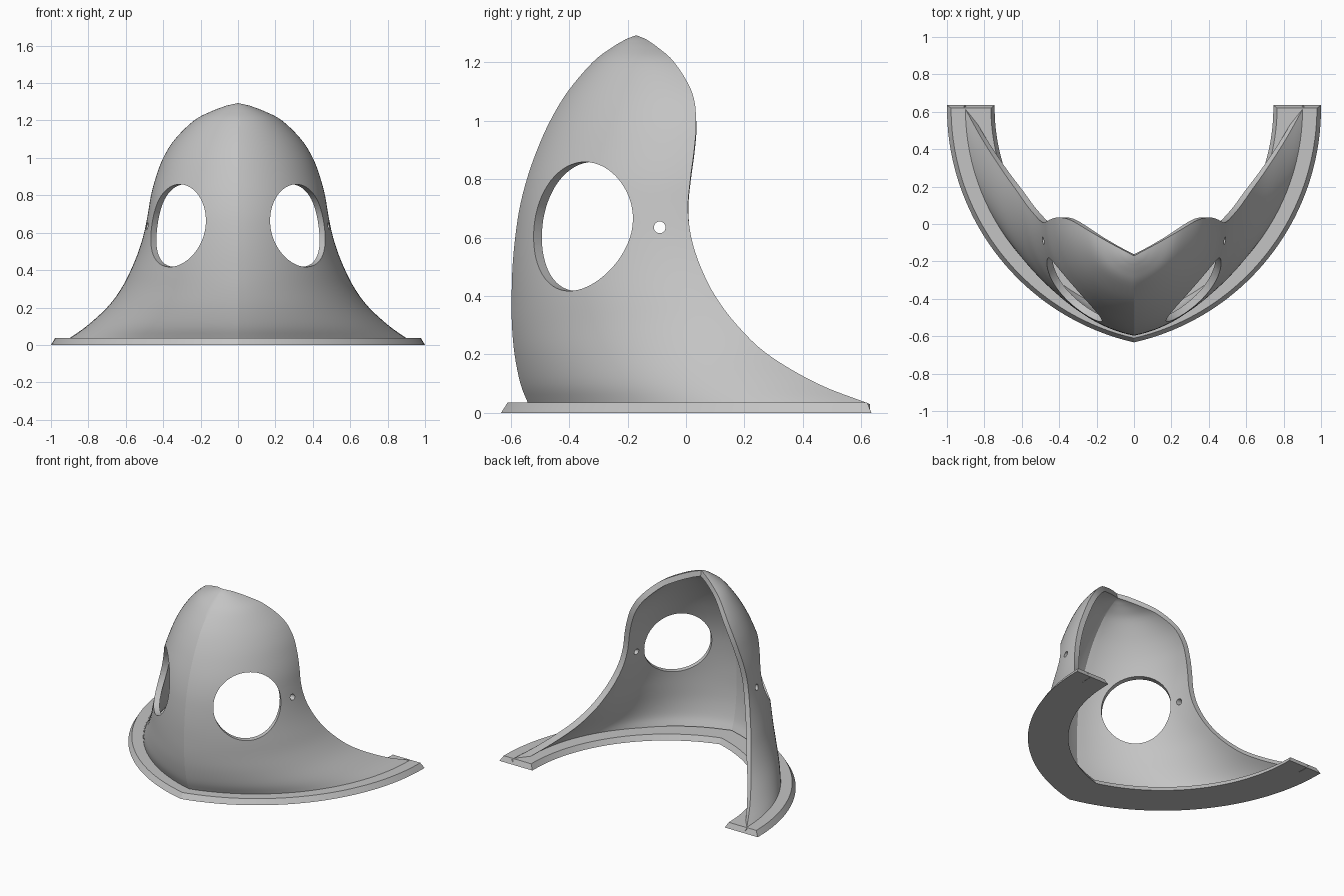
import bpy, bmesh, math
from mathutils import Vector

cube = bpy.data.objects.get("Cube")
if cube:
    bpy.data.objects.remove(cube, do_unlink=True)

grey = bpy.data.materials.new("plain_grey")
grey.use_nodes = True
grey.diffuse_color = (0.55, 0.55, 0.55, 1)
grey.node_tree.nodes["Principled BSDF"].inputs["Base Color"].default_value = grey.diffuse_color


def make_object(name, bm):
    mesh = bpy.data.meshes.new(name)
    bm.to_mesh(mesh)
    bm.free()
    mesh.materials.append(grey)
    obj = bpy.data.objects.new(name, mesh)
    bpy.context.collection.objects.link(obj)
    return obj


def activate(obj):
    bpy.ops.object.select_all(action='DESELECT')
    obj.select_set(True)
    bpy.context.view_layer.objects.active = obj


def smooth(obj):
    activate(obj)
    bpy.ops.object.shade_smooth_by_angle(angle=math.radians(18))


def spline(rows, steps):
    """Catmull-Rom curve through rows of numbers."""
    pts = [Vector(r) for r in rows]
    pts = [2 * pts[0] - pts[1]] + pts + [2 * pts[-1] - pts[-2]]
    out = []
    for a, b, c, d in zip(pts, pts[1:], pts[2:], pts[3:]):
        for k in range(steps):
            t = k / steps
            out.append(0.5 * (2 * b + (c - a) * t + (2 * a - 5 * b + 4 * c - d) * t ** 2
                              + (3 * b - a - 3 * c + d) * t ** 3))
    return out + [pts[-2]]


def pointed_arc(cx, cy, radius, z, n):
    """Two mirrored arcs that meet in a point at the front centre."""
    start = math.asin(max(-1, min(1, -cx / radius)))
    half = []
    for j in range(n + 1):
        a = start + (math.pi / 2 - start) * j / n
        half.append(Vector((cx + radius * math.sin(a), cy - radius * math.cos(a), z)))
    half[0].x = 0
    return [Vector((-p.x, p.y, p.z)) for p in half[:0:-1]] + half


# Shell: height, front ridge y, back edge x, back edge y
profile = [
    (0.03, -0.54, 0.91, 0.63), (0.1, -0.567, 0.81, 0.45), (0.2, -0.587, 0.70, 0.28),
    (0.3, -0.596, 0.625, 0.175), (0.4, -0.597, 0.573, 0.1), (0.5, -0.594, 0.532, 0.05),
    (0.6, -0.585, 0.502, 0.018), (0.7, -0.57, 0.482, 0.007), (0.8, -0.545, 0.465, 0.015),
    (0.9, -0.51, 0.438, 0.028), (1.0, -0.465, 0.4, 0.035), (1.1, -0.405, 0.337, 0.02),
    (1.2, -0.32, 0.235, -0.04), (1.25, -0.255, 0.14, -0.095), (1.28, -0.205, 0.06, -0.138),
]
bm = bmesh.new()
grid = []
for z, ridge, ex, ey in spline(profile, 4):
    radius = (ex ** 2 + (ey - ridge) ** 2) / (2 * ex)
    grid.append([bm.verts.new(p) for p in pointed_arc(ex - radius, ey, radius, z, 28)])
for low, high in zip(grid, grid[1:]):
    for j in range(len(low) - 1):
        bm.faces.new((low[j], low[j + 1], high[j + 1], high[j]))
tip = bm.verts.new((0, -0.17, 1.293))
for a, b in zip(grid[-1], grid[-1][1:]):
    bm.faces.new((a, b, tip))
shell = make_object("shell", bm)
solid = shell.modifiers.new("thickness", 'SOLIDIFY')
solid.thickness = 0.038
solid.offset = -1
activate(shell)
bpy.ops.object.modifier_apply(modifier=solid.name)


# Eye openings and strap holes
def cut_hole(obj, centre, axis, radius, depth, sides):
    bm = bmesh.new()
    bmesh.ops.create_cone(bm, cap_ends=True, segments=sides, radius1=radius,
                          radius2=radius, depth=depth)
    cutter = make_object("hole_cutter", bm)
    cutter.hide_render = True
    cutter.location = centre
    cutter.rotation_mode = 'QUATERNION'
    cutter.rotation_quaternion = Vector(axis).to_track_quat('Z', 'Y')
    bpy.context.view_layer.update()
    cut = obj.modifiers.new("hole", 'BOOLEAN')
    cut.object = cutter
    cut.operation = 'DIFFERENCE'
    cut.solver = 'EXACT'
    activate(obj)
    bpy.ops.object.modifier_apply(modifier=cut.name)
    bpy.data.objects.remove(cutter, do_unlink=True)


for side in (-1, 1):
    cut_hole(shell, (side * 0.3, -0.335, 0.638), (side, -1, 0), 0.221, 0.6, 64)
    cut_hole(shell, (side * 0.5, -0.09, 0.635), (1, 0, 0), 0.02, 0.4, 24)
smooth(shell)

# Base flange with sloped edges
bm = bmesh.new()
loops = []
for radius, z, reach in ((1.285, 0, 0.015), (1.263, 0.036, 0), (1.05, 0.036, 0), (1.03, 0, 0.015)):
    pts = pointed_arc(-0.285, 0.62, radius, z, 40)
    pts[0].y += reach
    pts[-1].y += reach
    loops.append([bm.verts.new(p) for p in pts])
for a, b in zip(loops, loops[1:] + loops[:1]):
    for j in range(len(a) - 1):
        bm.faces.new((a[j], a[j + 1], b[j + 1], b[j]))
for end in (0, -1):
    bm.faces.new([loop[end] for loop in loops])
bmesh.ops.recalc_face_normals(bm, faces=bm.faces)
smooth(make_object("base_flange", bm))
